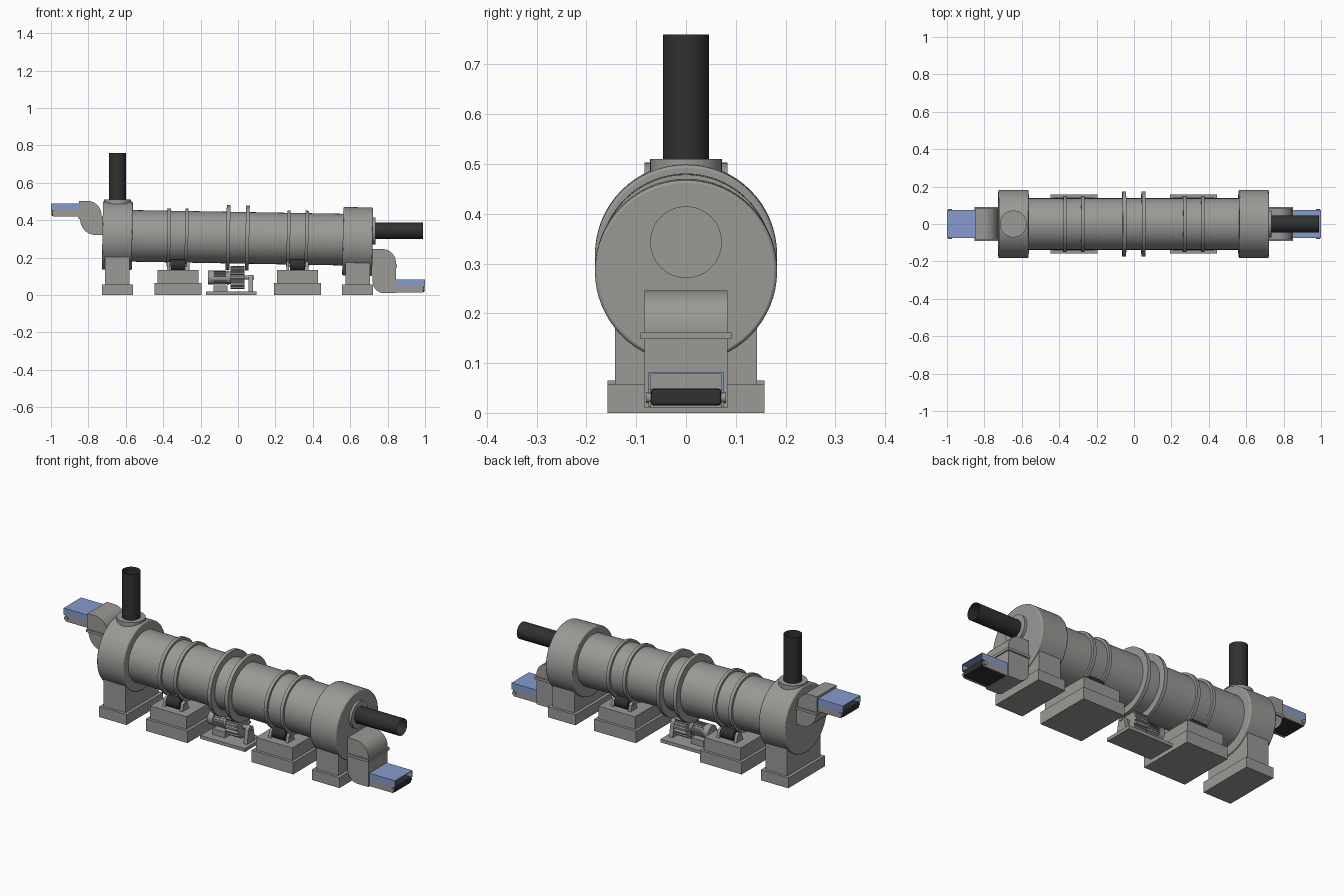
import bpy, bmesh, math
from mathutils import Matrix, Vector

if "Cube" in bpy.data.objects:
    bpy.data.objects.remove(bpy.data.objects["Cube"])


def material(name, rgb):
    m = bpy.data.materials.new(name)
    m.diffuse_color = (*rgb, 1)
    m.use_nodes = True
    m.node_tree.nodes["Principled BSDF"].inputs["Base Color"].default_value = m.diffuse_color
    return m


GREY = material("steel grey", (0.33, 0.32, 0.305))
DARK = material("dark rubber", (0.03, 0.03, 0.03))
BLUE = material("cover blue", (0.24, 0.33, 0.62))
TILT = 0.0178  # downhill slope of the drum


def axis_z(x):
    return 0.306 - TILT * x


def finish(name, bm, mat, smooth=False, bevel=0):
    bmesh.ops.recalc_face_normals(bm, faces=bm.faces)
    me = bpy.data.meshes.new(name)
    bm.to_mesh(me)
    bm.free()
    me.materials.append(mat)
    ob = bpy.data.objects.new(name, me)
    bpy.context.collection.objects.link(ob)
    if bevel:
        mod = ob.modifiers.new("edge", "BEVEL")
        mod.width, mod.segments, mod.limit_method = bevel, 2, "ANGLE"
    if smooth:
        bpy.ops.object.select_all(action="DESELECT")
        ob.select_set(True)
        bpy.context.view_layer.objects.active = ob
        bpy.ops.object.shade_smooth_by_angle(angle=math.radians(35))
    return ob


def box(name, x, y, z, mat=GREY, bevel=0):
    bm = bmesh.new()
    bmesh.ops.create_cube(bm, size=1)
    for v in bm.verts:
        for i, (lo, hi) in enumerate((x, y, z)):
            v.co[i] = lo + (v.co[i] + 0.5) * (hi - lo)
    return finish(name, bm, mat, bevel=bevel)


def tube(name, a, b, r, mat=GREY, caps=True, sides=48, bevel=0):
    a, b = Vector(a), Vector(b)
    bm = bmesh.new()
    rot = (b - a).to_track_quat("Z", "Y").to_matrix().to_4x4()
    bmesh.ops.create_cone(bm, cap_ends=caps, segments=sides, radius1=r, radius2=r,
                          depth=(b - a).length, matrix=Matrix.Translation((a + b) / 2) @ rot)
    return finish(name, bm, mat, True, bevel)


def prism(name, pts, half, axis="y", centre=0, mat=GREY, smooth=False):
    """Extrude a closed outline symmetrically along y (points x,z) or x (points y,z)."""
    bm = bmesh.new()
    rows = []
    for s in (-1, 1):
        d = centre + s * half
        rows.append([bm.verts.new((p, d, q) if axis == "y" else (d, p, q)) for p, q in pts])
    n = len(pts)
    bm.faces.new(rows[0])
    bm.faces.new(rows[1])
    for i in range(n):
        j = (i + 1) % n
        bm.faces.new((rows[0][i], rows[0][j], rows[1][j], rows[1][i]))
    return finish(name, bm, mat, smooth)


def arc(cx, cz, r, a0, a1, n=10):
    return [(cx + r * math.cos(math.radians(a0 + (a1 - a0) * i / n)),
             cz + r * math.sin(math.radians(a0 + (a1 - a0) * i / n))) for i in range(n + 1)]


# Drum and its rings, all on the sloping axis
def drum_part(name, x0, x1, r):
    return tube(name, (x0, 0, axis_z(x0)), (x1, 0, axis_z(x1)), r, sides=64)


drum_part("drum", -0.6, 0.6, 0.138)
for x in (-0.37, -0.275, 0.27, 0.367):
    drum_part("guide_ring", x - 0.009, x + 0.009, 0.151)
for x in (-0.053, 0.05):
    drum_part("drive_ring", x - 0.01, x + 0.01, 0.174)

# End hoods on pedestals
for side, x, z in (("inlet", -0.645, 0.317), ("outlet", 0.64, 0.286)):
    tube(side + "_hood", (x - 0.08, 0, z + 0.0014), (x + 0.08, 0, z - 0.0014), 0.183, sides=64, bevel=0.006)
    box(side + "_pedestal", (x - 0.066, x + 0.066), (-0.143, 0.143), (0.05, 0.24))
    box(side + "_plinth", (x - 0.083, x + 0.083), (-0.158, 0.158), (0, 0.057))

# Exhaust stack and burner pipe: open tubes on flat collars
tube("stack_collar", (-0.645, 0, 0.46), (-0.645, 0, 0.51), 0.072)
tube("stack", (-0.645, 0, 0.505), (-0.645, 0, 0.76), 0.046, DARK, caps=False)
tube("burner_collar", (0.70, 0, 0.343), (0.735, 0, 0.343), 0.072)
tube("burner_pipe", (0.73, 0, 0.343), (0.99, 0, 0.343), 0.045, DARK, caps=False)
tube("stack_pin", (-0.645, 0, 0.505), (-0.645, 0, 0.513), 0.005, sides=12)
tube("burner_pin", (0.73, 0, 0.343), (0.738, 0, 0.343), 0.005, sides=12)


# Chutes: two opposed elbows joined by a flange
def chute(name, x0, x1, low, mid, top, shift, ru, rl):
    prism(name + "_upper", [(x0, mid), (x1, mid)] + arc(x1 - ru, top - ru, ru, 0, 90) + [(x0, top)],
          0.083, smooth=True)
    a, b = x0 + shift, x1 + shift
    prism(name + "_lower", [(b, low), (b, mid), (a, mid)] + arc(a + rl, low + rl, rl, 180, 270),
          0.083, smooth=True)
    box(name + "_flange", (x0 - 0.004, x1 + 0.006), (-0.091, 0.091), (mid - 0.007, mid + 0.007))


chute("inlet_chute", -0.85, -0.73, 0.32, 0.412, 0.503, 0.006, 0.075, 0.085)
chute("outlet_chute", 0.72, 0.845, 0.01, 0.155, 0.246, 0.0, 0.075, 0.06)


# Covered belt conveyors
def conveyor(name, s, z):
    def span(a, b):
        return tuple(sorted((s * a, s * b)))
    box(name + "_belt", span(0.8, 0.997), (-0.071, 0.071), (z + 0.003, z + 0.037), DARK, 0.006)
    for k in (-1, 1):
        ys = sorted((k * 0.070, k * 0.075))
        box(name + "_side_frame", span(0.8, 0.99), ys, (z, z + 0.036))
        box(name + "_cover_side", span(0.8, 1.0), ys, (z + 0.034, z + 0.069), BLUE)
        tube(name + "_roller_end", (s * 0.983, k * 0.07, z + 0.019),
             (s * 0.983, k * 0.08, z + 0.019), 0.011, sides=20)
    box(name + "_cover_top", span(0.8, 1.0), (-0.075, 0.075), (z + 0.066, z + 0.07), BLUE)


conveyor("inlet_conveyor", -1, 0.42)
conveyor("outlet_conveyor", 1, 0.012)

# Roller stations under the drum
for x in (-0.32, 0.318):
    box("roller_plinth", (x - 0.126, x + 0.126), (-0.158, 0.158), (0, 0.065))
    box("roller_block", (x - 0.11, x + 0.11), (-0.143, 0.143), (0.06, 0.134))
    for k in (-1, 1):
        y, z = k * 0.08, 0.16
        tube("support_roller", (x - 0.04, y, z), (x + 0.04, y, z), 0.03, DARK, sides=32)
        tube("roller_axle", (x - 0.062, y, z), (x + 0.062, y, z), 0.008, sides=16)
        for e in (-1, 1):
            prism("roller_bearing", [(y - 0.03, 0.13), (y + 0.03, 0.13)] + arc(y, z, 0.02, 0, 180, 12),
                  0.008, "x", x + e * 0.052, smooth=True)

# Drive unit: base plate, finned motor, pinion and outboard bearing
ZM = 0.093
box("drive_base", (-0.172, 0.098), (-0.08, 0.08), (0, 0.018))
box("motor_foot", (-0.13, -0.055), (-0.035, 0.035), (0.015, 0.05))
tube("motor_body", (-0.125, 0, ZM), (-0.04, 0, ZM), 0.033, sides=32)
tube("motor_fan_cover", (-0.16, 0, ZM), (-0.128, 0, ZM), 0.038, sides=32)
tube("motor_flange", (-0.06, 0, ZM), (-0.05, 0, ZM), 0.039, sides=32)
fins = []
for i in range(24):
    for r, d in ((0.032, -3), (0.037, -2), (0.037, 2), (0.032, 3)):
        t = math.radians(i * 15 + d)
        fins.append((r * math.cos(t), ZM + r * math.sin(t)))
prism("motor_fins", fins, 0.032, "x", -0.095)
teeth = []
for i in range(16):
    for r, d in ((0.05, -8), (0.062, -4.5), (0.062, 4.5), (0.05, 8)):
        t = math.radians(i * 22.5 + d)
        teeth.append((r * math.cos(t), ZM + r * math.sin(t)))
prism("pinion_gear", teeth, 0.037, "x", -0.002)
tube("drive_shaft", (-0.06, 0, ZM), (0.085, 0, ZM), 0.011, sides=20)
prism("shaft_bearing", [(-0.035, 0.015), (0.035, 0.015)] + arc(0, ZM - 0.008, 0.022, 0, 180, 12),
      0.011, "x", 0.068, smooth=True)
